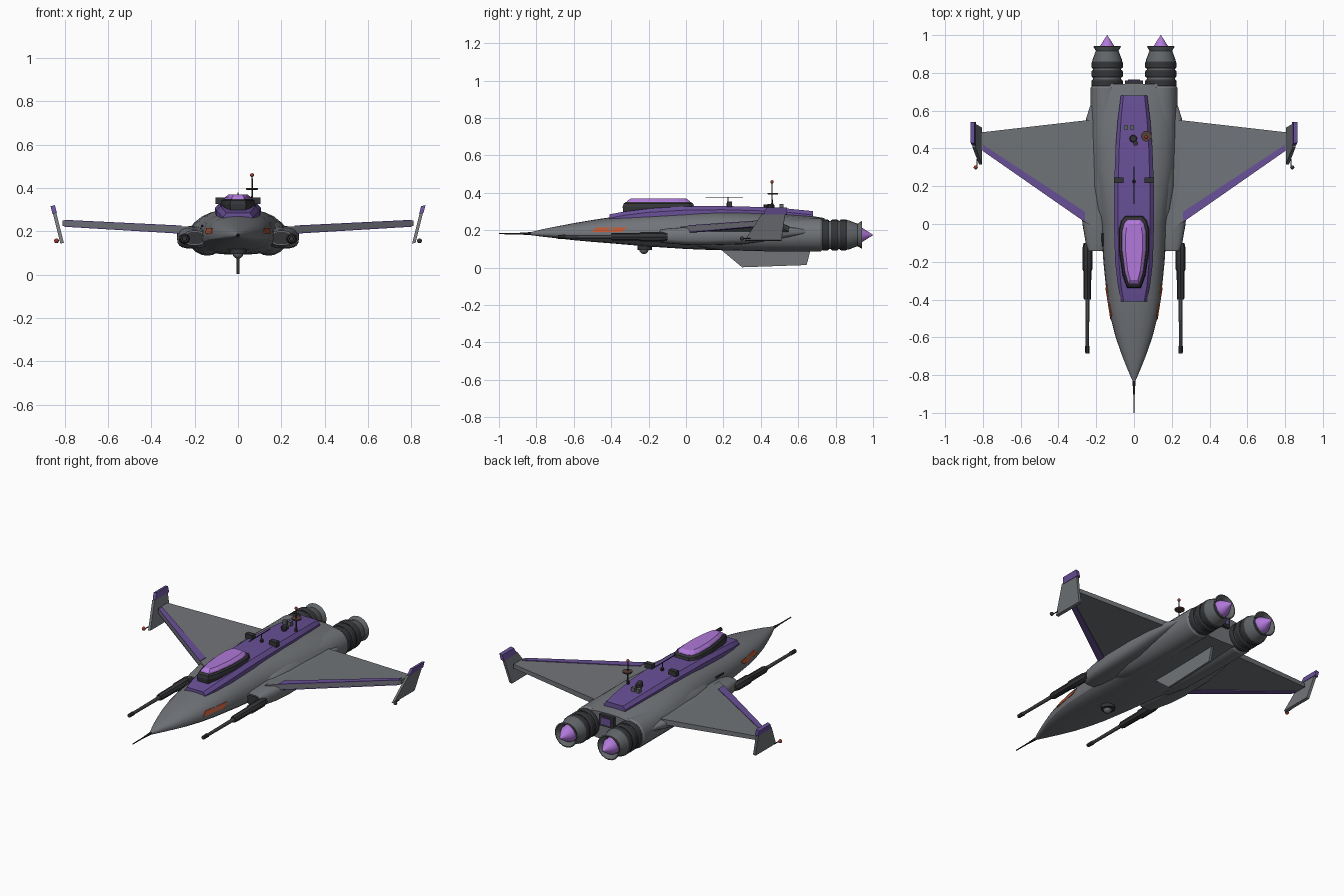
import bpy, bmesh, math
from mathutils import Vector

if "Cube" in bpy.data.objects:
    bpy.data.objects.remove(bpy.data.objects["Cube"])


def material(name, rgb):
    m = bpy.data.materials.new(name)
    m.diffuse_color = (*rgb, 1)
    m.use_nodes = True
    m.node_tree.nodes["Principled BSDF"].inputs["Base Color"].default_value = m.diffuse_color
    return m


HULL = material("hull grey", (0.165, 0.175, 0.19))
METAL = material("engine grey", (0.12, 0.13, 0.14))
DARK = material("dark trim", (0.035, 0.036, 0.04))
PURPLE = material("purple paint", (0.14, 0.08, 0.31))
GLOW = material("light purple glass", (0.44, 0.19, 0.70))
ORANGE = material("orange panel", (0.50, 0.09, 0.03))
RED = material("red light", (0.35, 0.04, 0.03))
BROWN = material("brown dish", (0.09, 0.05, 0.04))


def loft(name, rings, mat, smooth=30):
    """Skin a list of equal-length closed rings and cap both ends."""
    bm = bmesh.new()
    vs = [[bm.verts.new(p) for p in r] for r in rings]
    n = len(vs[0])
    for a, b in zip(vs, vs[1:]):
        for i in range(n):
            j = (i + 1) % n
            bm.faces.new((a[i], a[j], b[j], b[i]))
    bm.faces.new(vs[0])
    bm.faces.new(vs[-1])
    bmesh.ops.recalc_face_normals(bm, faces=bm.faces)
    me = bpy.data.meshes.new(name)
    bm.to_mesh(me)
    bm.free()
    me.materials.append(mat)
    ob = bpy.data.objects.new(name, me)
    bpy.context.collection.objects.link(ob)
    if smooth:
        bpy.ops.object.select_all(action='DESELECT')
        ob.select_set(True)
        bpy.context.view_layer.objects.active = ob
        bpy.ops.object.shade_smooth_by_angle(angle=math.radians(smooth))
    return ob


def lathe(name, x, z, profile, mat, n=20):
    """Turned part along y; profile is (y, radius)."""
    return loft(name, [[(x + r * math.cos(math.tau * i / n), y, z + r * math.sin(math.tau * i / n))
                        for i in range(n)] for y, r in profile], mat)


def post(name, x, y, profile, mat, n=12):
    """Turned part along z; profile is (z, radius)."""
    return loft(name, [[(x + r * math.cos(math.tau * i / n), y + r * math.sin(math.tau * i / n), z)
                        for i in range(n)] for z, r in profile], mat)


def ball(name, c, r, mat):
    k = [math.pi * i / 8 for i in range(9)]
    return post(name, c[0], c[1], [(c[2] - r * math.cos(a), max(r * math.sin(a), 1e-4)) for a in k], mat)


def slab(name, pts, offset, mat):
    """Extrude a polygon by an offset vector, centred on the polygon."""
    o = Vector(offset) / 2
    return loft(name, [[Vector(p) - o for p in pts], [Vector(p) + o for p in pts]], mat, 0)


def box(name, c, s, mat):
    x, y, z = s[0] / 2, s[1] / 2, 0
    pts = [(c[0] + a * x, c[1] + b * y, c[2]) for a, b in ((-1, -1), (1, -1), (1, 1), (-1, 1))]
    return slab(name, pts, (0, 0, s[2]), mat)


def oval(y, cx, hw, mid, top, bot, e=2.4, n=24):
    """Rounded section with separate upper and lower heights."""
    ring = []
    for i in range(n):
        c, s = math.cos(math.tau * i / n), math.sin(math.tau * i / n)
        px = math.copysign(abs(c) ** (2 / e), c)
        pz = math.copysign(abs(s) ** (2 / e), s)
        ring.append((cx + hw * px, y, mid + pz * ((top - mid) if s > 0 else (mid - bot))))
    return ring


# fuselage and nose probe
hull = [(-.83, .008, .182, .19, .174), (-.77, .034, .181, .205, .166), (-.7, .062, .18, .219, .158),
        (-.6, .097, .178, .238, .147), (-.5, .123, .176, .255, .138), (-.4, .142, .175, .27, .13),
        (-.2, .162, .17, .29, .113), (0, .175, .165, .303, .1), (.15, .2, .165, .306, .094),
        (.3, .222, .165, .303, .092), (.5, .23, .168, .293, .094), (.68, .228, .17, .275, .098),
        (.74, .222, .17, .265, .1)]
loft("fuselage", [oval(y, 0, w, m, t, b) for y, w, m, t, b in hull], HULL)
lathe("nose_probe", 0, .182, [(-1, .003), (-.9, .004), (-.82, .009)], DARK, 8)

# purple spine
spine = [(-.41, .068, .285), (-.33, .085, .3), (-.2, .1, .316), (0, .106, .328),
         (.2, .105, .33), (.4, .098, .324), (.55, .086, .315), (.68, .07, .302)]
loft("spine", [[(-w, y, t - .05), (-w, y, t - .02), (-w * .8, y, t), (w * .8, y, t),
                (w, y, t - .02), (w, y, t - .05)] for y, w, t in spine], PURPLE, 20)

# canopy frame and glass, scaled copies of one outline
outline = [(.035, -.335), (.058, -.27), (.077, -.14), (.077, -.03), (.066, .015), (.045, .04)]
outline += [(-x, y) for x, y in reversed(outline)]


def canopy_ring(s, z):
    return [(x * s, -.147 + (y + .147) * (1 - (1 - s) * .5), z) for x, y in outline]


loft("canopy_frame", [canopy_ring(1, .295), canopy_ring(1.04, .325), canopy_ring(.98, .343),
                      canopy_ring(.86, .35)], DARK, 0)
loft("canopy_glass", [canopy_ring(.84, .345), canopy_ring(.78, .357), canopy_ring(.58, .37)], GLOW, 0)

# rear plate between the engines
box("rear_frame", (0, .745, .225), (.095, .03, .065), DARK)
box("rear_panel", (0, .761, .225), (.065, .006, .04), PURPLE)

# ventral fin and belly sensor
slab("ventral_fin", [(0, .17, .11), (0, .3, .002), (0, .645, .014), (0, .67, .11)], (.014, 0, 0), HULL)
post("sensor_mount", 0, -.22, [(.095, .038), (.125, .04)], DARK, 16)
ball("sensor_ball", (0, -.225, .098), .025, METAL)


def wing_point(x, y, dz=0):
    return (x, y, .208 + (abs(x) - .27) * .054 + dz)


for s, side in ((1, "right"), (-1, "left")):
    # engine nacelle, bands, nozzle and exhaust
    ex, ez = s * .142, .175
    lathe(side + "_nacelle", ex, ez, [(0, .04), (.08, .066), (.2, .082), (.45, .088), (.72, .088), (.74, .075)], HULL)
    lathe(side + "_engine_core", ex, ez, [(.72, .074), (.86, .074)], METAL)
    for i, y in enumerate((.725, .775, .822)):
        lathe(f"{side}_engine_band_{i}", ex, ez, [(y, .078), (y + .008, .083), (y + .032, .083), (y + .04, .078)], DARK)
    lathe(side + "_nozzle", ex, ez, [(.855, .08), (.87, .078), (.917, .06), (.94, .074), (.942, .068),
                                     (.92, .054), (.9, .05)], METAL)
    lathe(side + "_exhaust_glow", ex, ez, [(.9, .048), (.925, .047), (.945, .036), (.97, .02), (1, .001)], GLOW)

    # side pod with dark intake face
    pod = [(-.14, .2, .046, .168, .203, .135), (-.1, .2, .056, .168, .21, .13), (0, .205, .068, .168, .217, .122),
           (.1, .21, .071, .17, .222, .12), (.3, .21, .072, .175, .224, .125), (.45, .208, .064, .185, .222, .145),
           (.56, .205, .048, .19, .216, .165), (.64, .2, .028, .193, .205, .18)]
    loft(side + "_side_pod", [oval(y, s * x, w, m, t, b, 3, 20) for y, x, w, m, t, b in pod], HULL)
    loft(side + "_intake", [oval(y, s * .2, .04, .168, .197, .14, 3, 20) for y in (-.143, -.13)], DARK)

    # cannon
    cx, cz = s * .247, .165
    lathe(side + "_cannon_body", cx, cz, [(-.4, .018), (-.39, .02), (-.25, .021), (-.24, .026), (-.13, .026), (-.1, .02)], DARK, 8)
    lathe(side + "_cannon_barrel", cx, cz, [(-.66, .009), (-.4, .011)], METAL, 10)
    lathe(side + "_cannon_muzzle", cx, cz, [(-.685, .011), (-.645, .012)], DARK, 10)

    # wing with painted leading edge above and below
    pts = [(.2, -.03), (.81, .395), (.81, .485), (.2, .555)]
    top = [wing_point(s * x, y, .016 if x < .5 else .012) for x, y in pts]
    low = [wing_point(s * x, y, -.016 if x < .5 else -.012) for x, y in pts]
    loft(side + "_wing", [low, top], HULL, 0)
    strip = [(.26, .01), (.8, .386), (.8, .42), (.26, .065)]
    for name, d in (("upper", 1), ("lower", -1)):
        slab(f"{side}_{name}_wing_stripe", [wing_point(s * x, y, d * (.0165 if x < .5 else .0135)) for x, y in strip],
             (0, 0, .005), PURPLE)

    # winglet, purple cap and wingtip light
    def tip(y, z):
        return (s * (.812 + (z - .145) * .25), y, z)
    slab(side + "_winglet", [tip(.315, .145), tip(.51, .145), tip(.53, .285), tip(.405, .285)], (.016, 0, .004), HULL)
    slab(side + "_winglet_cap", [tip(.415, .283), tip(.54, .283), tip(.54, .318), tip(.43, .318)], (.02, 0, .005), PURPLE)
    lathe(side + "_light_stem", s * .832, .155, [(.305, .003), (.345, .003)], DARK, 6)
    ball(side + "_tip_light", (s * .838, .3, .156), .011, RED if s < 0 else DARK)

    # slanted orange nose panel, following the hull side
    slab(side + "_nose_panel", [(s * .121, -.505, .19), (s * .146, -.345, .19), (s * .143, -.315, .214),
                                (s * .117, -.48, .214)], (.009, 0, 0), ORANGE)
    # spine vent block
    box(side + "_spine_block", (s * .08, .232, .34), (.05, .028, .03), DARK)

# blade antenna on the spine
post("blade_mast", 0, .225, [(.325, .009), (.345, .009), (.35, .003), (.376, .003)], DARK, 8)
box("blade_antenna", (0, .205, .376), (.004, .2, .004), DARK)

# mast with dish, cross arm and red tip
post("mast", .065, .46, [(.31, .008), (.34, .008), (.345, .004), (.455, .003)], DARK, 8)
post("mast_dish", .065, .465, [(.39, .024), (.394, .028), (.4, .028)], BROWN, 16)
ball("mast_light", (.065, .46, .459), .009, RED)

# small deck fittings
post("deck_knob_large", -.004, .452, [(.315, .02), (.335, .02), (.34, .015)], DARK, 12)
post("deck_knob_small", .008, .428, [(.315, .014), (.338, .014)], DARK, 10)
for i, x in enumerate((-.042, -.01)):
    box(f"deck_vent_{i}", (x, .51, .328), (.022, .022, .025), METAL)
lathe("side_sensor", -.166, .225, [(-.12, .004), (-.05, .006)], DARK, 8)
